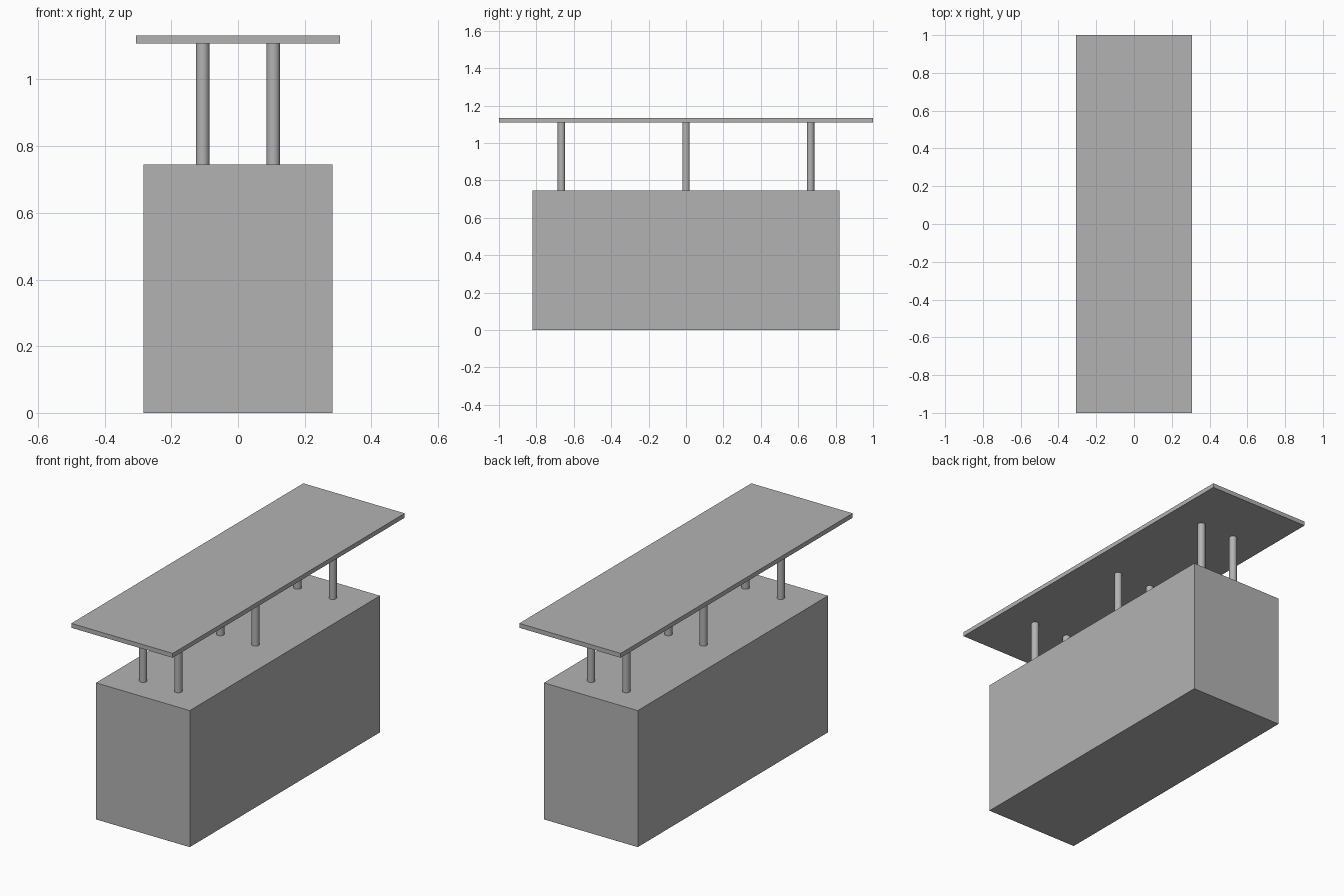
import bpy

cube = bpy.data.objects.get("Cube")
if cube:
    bpy.data.objects.remove(cube, do_unlink=True)

# Single grey finish
grey = bpy.data.materials.new("plain_grey")
grey.use_nodes = True
colour = (0.45, 0.45, 0.45, 1)
grey.diffuse_color = colour
grey.node_tree.nodes["Principled BSDF"].inputs["Base Color"].default_value = colour

BODY_TOP, SLAB_BOTTOM, SLAB_TOP = 0.745, 1.108, 1.132


def box(name, width, depth, bottom, top):
    bpy.ops.mesh.primitive_cube_add(size=1, location=(0, 0, (bottom + top) / 2))
    obj = bpy.context.object
    obj.name = name
    obj.scale = (width, depth, top - bottom)
    bpy.ops.object.transform_apply(location=False, rotation=False, scale=True)
    obj.data.materials.append(grey)


def post(name, x, y):
    bpy.ops.mesh.primitive_cylinder_add(
        vertices=32, radius=0.02, depth=SLAB_BOTTOM - BODY_TOP,
        location=(x, y, (BODY_TOP + SLAB_BOTTOM) / 2))
    obj = bpy.context.object
    obj.name = name
    obj.data.materials.append(grey)
    bpy.ops.object.shade_smooth_by_angle()


# Solid base and overhanging top slab
box("base_block", 0.566, 1.64, 0, BODY_TOP)
box("top_slab", 0.612, 2, SLAB_BOTTOM, SLAB_TOP)

# Two rows of three posts between them
for side, x in (("right", -0.106), ("left", 0.106)):
    for place, y in (("front", -0.666), ("middle", 0), ("back", 0.666)):
        post(f"{place}_{side}_post", x, y)
